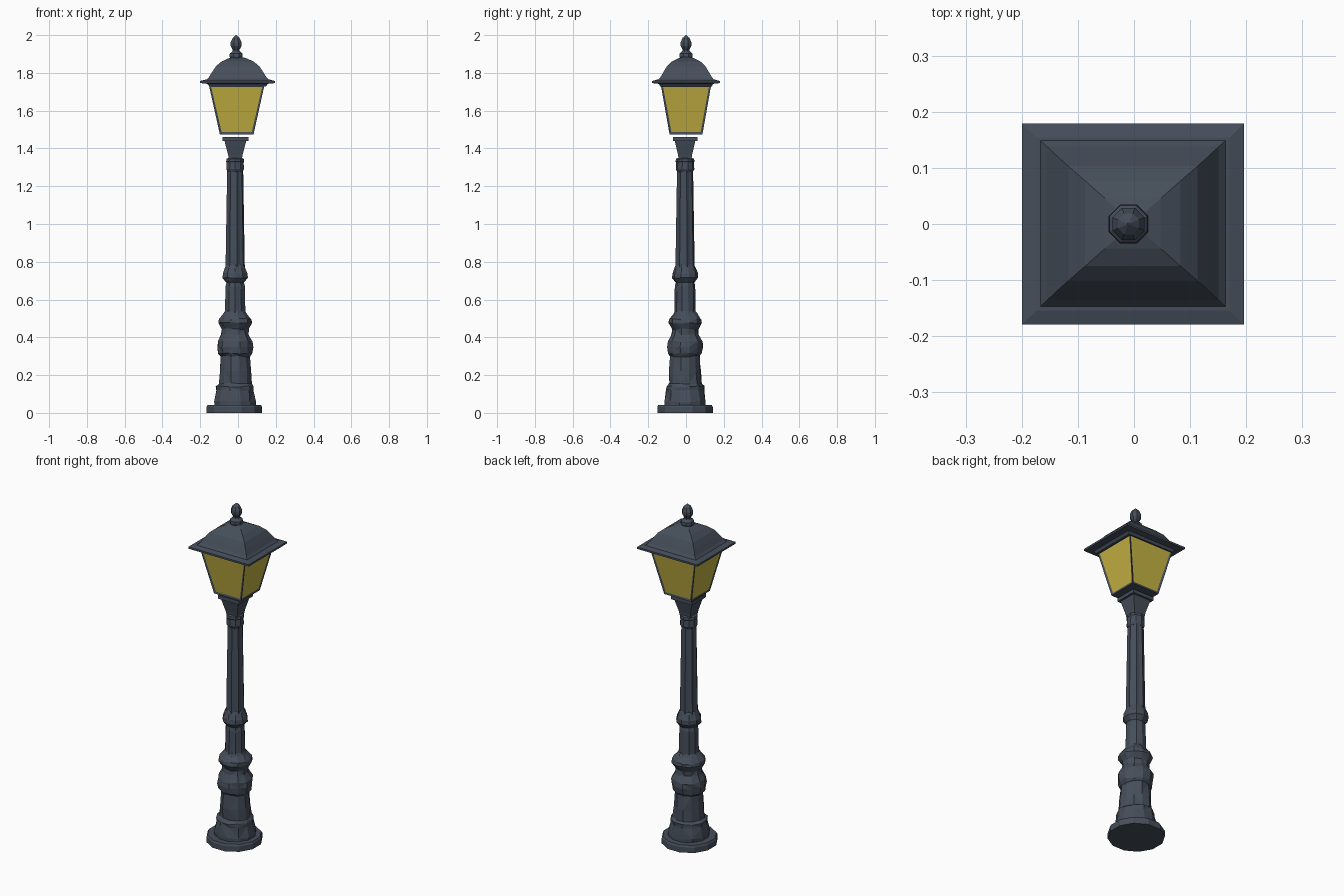
import bpy, bmesh, math, random

if "Cube" in bpy.data.objects:
    bpy.data.objects.remove(bpy.data.objects["Cube"])

random.seed(4)


def material(name, rgb):
    m = bpy.data.materials.new(name)
    m.diffuse_color = (*rgb, 1)
    m.use_nodes = True
    m.node_tree.nodes["Principled BSDF"].inputs["Base Color"].default_value = m.diffuse_color
    return m


IRON = material("slate iron", (0.060, 0.076, 0.102))
GLASS = material("yellow glass", (0.56, 0.45, 0.055))


def finish(name, bm, mats=(IRON,)):
    bmesh.ops.recalc_face_normals(bm, faces=bm.faces)
    me = bpy.data.meshes.new(name)
    bm.to_mesh(me)
    bm.free()
    for m in mats:
        me.materials.append(m)
    ob = bpy.data.objects.new(name, me)
    bpy.context.collection.objects.link(ob)
    return ob


def loft(rings):
    """Skin a stack of point rings and cap both ends."""
    bm = bmesh.new()
    vs = [[bm.verts.new(p) for p in r] for r in rings]
    n = len(vs[0])
    for a, b in zip(vs, vs[1:]):
        for i in range(n):
            j = (i + 1) % n
            bm.faces.new((a[i], a[j], b[j], b[i]))
    bm.faces.new(vs[0][::-1])
    bm.faces.new(vs[-1])
    return bm


def turned(name, profile, sides, cx=-0.015, cy=-0.005, flute=0.0, jitter=0.0):
    """Faceted lathe part from (radius, height) pairs."""
    rings = []
    for k, (r, z) in enumerate(profile):
        ring = []
        for i in range(sides):
            a = 2 * math.pi * (i + 0.5) / sides
            rr = r - (flute if i % 2 else 0)
            dz = 0
            if 0 < k < len(profile) - 1:
                rr += random.uniform(-jitter, jitter)
                dz = random.uniform(-jitter, jitter)
            ring.append((cx + rr * math.cos(a), cy + rr * math.sin(a), z + dz))
        rings.append(ring)
    bm = loft(rings)
    if jitter:
        bmesh.ops.triangulate(bm, faces=bm.faces)
    return finish(name, bm)


def rect_rings(profile, cx, cy):
    """Rectangular rings from (half x, half y, height)."""
    return [[(cx + sx * hx, cy + sy * hy, z)
             for sx, sy in ((-1, -1), (1, -1), (1, 1), (-1, 1))]
            for hx, hy, z in profile]


# Foot disc
turned("foot_disc", [(0.152, 0), (0.152, 0.032), (0.146, 0.042)], 12, cx=-0.02)

# Hammered lower pedestal with its two bulging rings
turned("pedestal", [(0.112, 0.03), (0.112, 0.06), (0.102, 0.12), (0.103, 0.14),
                    (0.088, 0.155), (0.085, 0.22), (0.078, 0.30), (0.090, 0.315),
                    (0.096, 0.35), (0.094, 0.38), (0.074, 0.415), (0.072, 0.445),
                    (0.091, 0.475), (0.088, 0.495), (0.064, 0.525), (0.055, 0.54)],
       12, jitter=0.004)

# Middle shaft and knob
turned("middle_shaft", [(0.057, 0.51), (0.053, 0.67), (0.050, 0.69), (0.069, 0.715),
                        (0.067, 0.74), (0.055, 0.77), (0.048, 0.785)],
       10, jitter=0.002)

# Fluted upper pole and collar
turned("upper_pole", [(0.052, 0.77), (0.043, 1.30)], 16, flute=0.006)
turned("collar", [(0.041, 1.275), (0.049, 1.29), (0.047, 1.325), (0.050, 1.33),
                  (0.048, 1.345), (0.036, 1.35)], 10)

# Flared square bracket below the lantern
finish("lantern_bracket", loft(rect_rings(
    [(0.033, 0.033, 1.335), (0.038, 0.037, 1.365), (0.055, 0.052, 1.43),
     (0.057, 0.054, 1.44), (0.069, 0.065, 1.44), (0.069, 0.065, 1.461)],
    -0.014, -0.005)))

# Lantern body: tapered box with inset glass panes
bm = loft(rect_rings([(0.089, 0.087, 1.474), (0.147, 0.133, 1.735)], -0.007, 0))
bm.normal_update()
panes = [f for f in bm.faces if abs(f.normal.z) < 0.7]
bmesh.ops.recalc_face_normals(bm, faces=bm.faces)
bmesh.ops.inset_individual(bm, faces=panes, thickness=0.015, depth=-0.004)
for f in panes:
    f.material_index = 1
finish("lantern_body", bm, (IRON, GLASS))

# Eave plate
finish("roof_eave", loft(rect_rings(
    [(0.150, 0.136, 1.728), (0.160, 0.144, 1.742), (0.198, 0.179, 1.746),
     (0.198, 0.179, 1.757), (0.172, 0.154, 1.764)], -0.002, 0)))

# Domed hip roof
finish("roof", loft(rect_rings(
    [(0.171, 0.153, 1.758), (0.153, 0.137, 1.776), (0.135, 0.120, 1.805),
     (0.115, 0.102, 1.835), (0.085, 0.076, 1.860), (0.050, 0.045, 1.876),
     (0.015, 0.014, 1.886)], -0.002, 0.001)))

# Finial
turned("finial", [(0.030, 1.868), (0.038, 1.888), (0.036, 1.902), (0.022, 1.914),
                  (0.019, 1.922), (0.031, 1.943), (0.031, 1.962), (0.020, 1.985),
                  (0.002, 2.0)], 8, cx=-0.01, cy=0)
